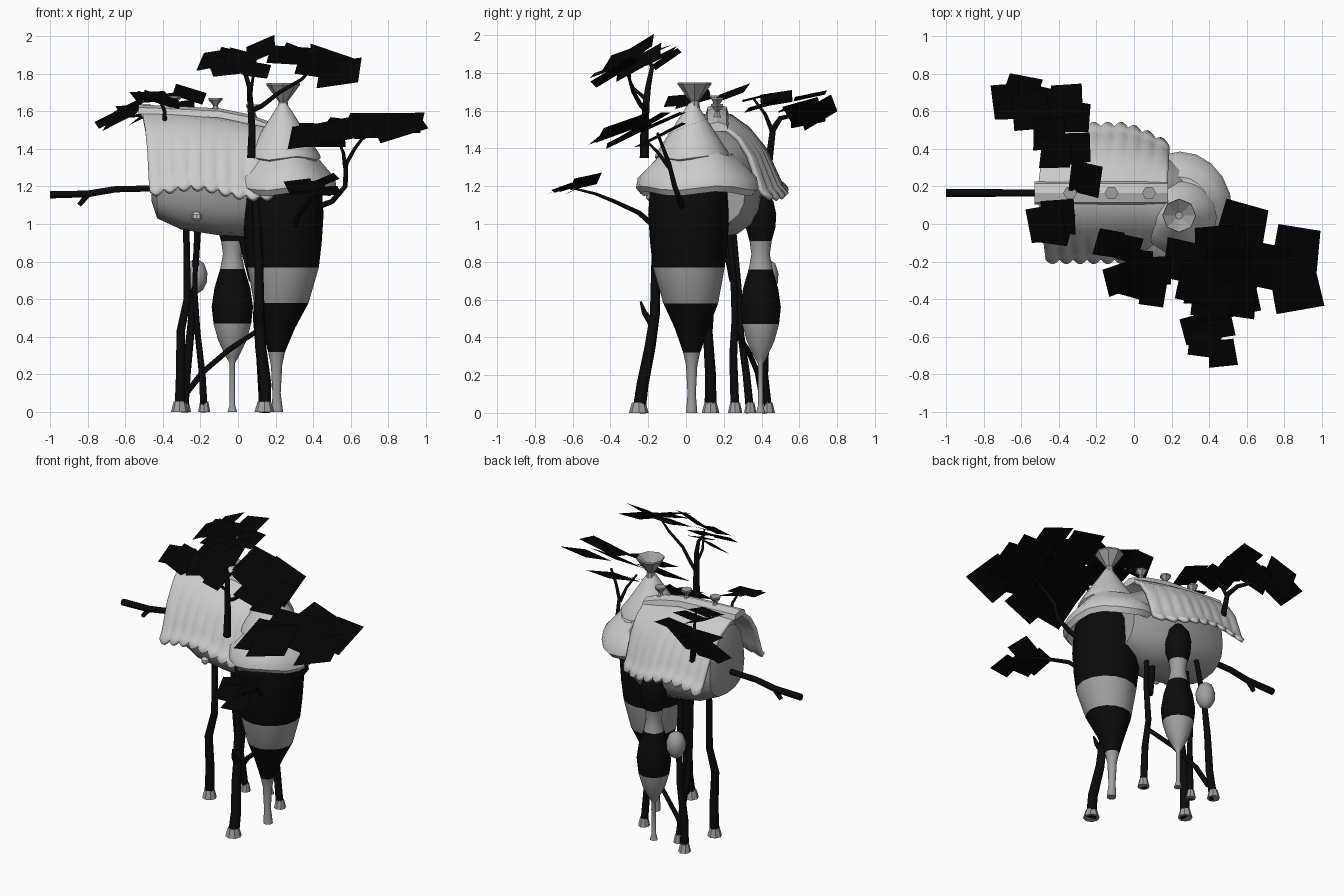
import bpy, math, random
random.seed(4)


def mat(name, v):
    m = bpy.data.materials.new(name)
    m.diffuse_color = (v, v, v, 1)
    return m


DARK, LEAF = mat("dark_bark", .003), mat("leaf", .001)
PALE, MID = mat("pale_thatch", .75), mat("mid_grey", .35)


def mesh(name, verts, faces, mats, pick=None, smooth=True):
    me = bpy.data.meshes.new(name)
    me.from_pydata(verts, [], faces)
    for m in mats:
        me.materials.append(m)
    ob = bpy.data.objects.new(name, me)
    bpy.context.collection.objects.link(ob)
    for p in me.polygons:
        if pick:
            p.material_index = pick(p.center.z)
    if smooth:
        bpy.ops.object.select_all(action='DESELECT')
        ob.select_set(True)
        bpy.context.view_layer.objects.active = ob
        bpy.ops.object.shade_smooth_by_angle(angle=math.radians(40))
    return ob


def loft(name, rings, mats, pick=None, smooth=True):
    n = len(rings[0])
    f = [(i*n+j, i*n+(j+1) % n, (i+1)*n+(j+1) % n, (i+1)*n+j)
         for i in range(len(rings)-1) for j in range(n)]
    f += [tuple(range(n))[::-1], tuple(range((len(rings)-1)*n, len(rings)*n))]
    return mesh(name, [v for r in rings for v in r], f, mats, pick, smooth)


def lathe(name, c, prof, n, mats, pick=None, sx=1, sy=1, wave=0, smooth=True):
    """Profile rows: radius, z, optional centre shift in x and y."""
    rings = []
    for r, z, *s in prof:
        dx, dy = s or (0, 0)
        rings.append([(c[0]+dx+sx*r*math.cos(2*math.pi*j/n),
                       c[1]+dy+sy*r*math.sin(2*math.pi*j/n),
                       z+wave*(r > .15)*math.sin(j*2*math.pi/n*4)) for j in range(n)])
    return loft(name, rings, mats, pick, smooth)


def limb(name, pts, r0, r1):
    cu = bpy.data.curves.new(name, 'CURVE')
    cu.dimensions = '3D'
    cu.bevel_depth, cu.bevel_resolution, cu.use_fill_caps = 1, 1, True
    sp = cu.splines.new('POLY')
    sp.points.add(len(pts)-1)
    for i, p in enumerate(pts):
        sp.points[i].co = (*p, 1)
        sp.points[i].radius = r0+(r1-r0)*i/(len(pts)-1)
    cu.materials.append(DARK)
    bpy.context.collection.objects.link(bpy.data.objects.new(name, cu))


def foliage(name, centre, cards, sx, sy, size, jit=.03, tilt=.35):
    """Ragged flat cards lying near a sloped plane, tilted toward the front."""
    vs, fs = [], []
    cx, cy, cz = centre
    for x, y in cards:
        z = cz+sx*(x-cx)+sy*(y-cy)+random.uniform(-jit, jit)
        a = random.uniform(-.3, .3)
        tx, ty = sx+random.uniform(-.3, .3), sy+tilt+random.uniform(-.15, .15)
        b = len(vs)
        for k in range(4):
            t = a+math.pi/4+k*math.pi/2
            r = size*.72*random.uniform(.9, 1.1)
            u, v = r*math.cos(t), r*math.sin(t)
            vs.append((x+u, y+v, z+tx*u+ty*v))
        fs.append((b, b+1, b+2, b+3))
    mesh(name, vs, fs, [LEAF], smooth=False)


# House hull with rounded belly
rings = []
for x, w, zb, zt in [(-.46, .12, 1.12, 1.42), (-.43, .19, 1.03, 1.5), (-.3, .235, .97, 1.54),
                     (-.1, .25, .94, 1.54), (.1, .23, .93, 1.47), (.26, .15, 1.0, 1.38)]:
    ring = []
    for k in range(16):
        c, s = math.cos(k*math.pi/8), math.sin(k*math.pi/8)
        y = .165+w*math.copysign(abs(c)**.8, c)
        z = 1.2+((zt-1.2)*s if s > 0 else (zb-1.2)*abs(s)**.8)
        ring.append((x, y, z))
    rings.append(ring)
loft("house_hull", rings, [MID])
lathe("hull_window", (-.22, -.045), [(.01, 1.015), (.025, 1.03), (.025, 1.05), (.01, 1.065)], 8, [PALE])

# Thatched roof: convex sheet ribbed toward the eaves, sagging and narrowing to the right
half = [(0, 1.60), (.08, 1.58), (.17, 1.515), (.25, 1.41), (.30, 1.29), (.325, 1.23), (.355, 1.2)]
prof = [(-d, z) for d, z in half[:0:-1]]+half
NU = 45
vs = []
for i in range(NU+1):
    u = i/NU
    for d, z in prof:
        t = abs(d)/.355
        bump = abs(math.sin(u*9*math.pi))
        k = 1-.3*(max(0, u-.6)/.4)**1.5*(d > 0)
        x = -.515+.045*t+u*(.69-.03*t)
        zz = z-.085*u*u*(1-.7*t)+t*t*(.02*math.sin(u*7-1)-.025*bump)
        vs.append((x, .165+d*k+math.copysign(.024*t*t*bump, d)*(t > 0), zz))
m = len(prof)
fs = [(i*m+j, (i+1)*m+j, (i+1)*m+j+1, i*m+j+1) for i in range(NU) for j in range(m-1)]
roof = mesh("thatched_roof", vs, fs, [PALE])
roof.modifiers.new("thickness", 'SOLIDIFY').thickness = .025

# Ridge cap and its small funnel finials
rings = [[(x, .165+y, z+h) for y, h in [(-.06, -.03), (-.05, .005), (0, .02), (.05, .005), (.06, -.03)]]
         for x, z in [(-.53, 1.615), (-.3, 1.605), (-.1, 1.595), (.05, 1.565), (.18, 1.52)]]
loft("ridge_cap", rings, [PALE], smooth=False)
for i, (x, z) in enumerate([(-.34, 1.61), (-.12, 1.6), (.08, 1.565)]):
    lathe(f"ridge_finial_{i}", (x, .165), [(.022, z), (.012, z+.03), (.037, z+.06), (.037, z+.07)], 6, [MID], smooth=False)

# Tower: pod body tapering to one slim leg, under a hollow flared skirt and a cone
lathe("tower_body", (.24, .015),
      [(.15, 1.3), (.205, 1.2), (.215, 1.05), (.205, .9), (.19, .77), (.145, .58, -.01, .01), (.09, .45, -.025, .015),
       (.045, .32, -.035, .015), (.03, .25, -.035, .015), (.022, .1, -.035, .015), (.03, 0, -.03, .015)][::-1],
      16, [DARK, MID], lambda z: 1 if .58 < z < .77 or z < .3 else 0)
lathe("tower_skirt", (.245, .06),
      [(.14, 1.31), (.22, 1.25), (.28, 1.18), (.3, 1.16), (.325, 1.19), (.315, 1.245), (.25, 1.31), (.19, 1.37)],
      20, [PALE], sx=.86, wave=.012)
lathe("tower_cone", (.24, .035),
      [(.16, 1.33), (.2, 1.35), (.195, 1.37), (.15, 1.44), (.085, 1.54), (.04, 1.61), (.02, 1.64)],
      16, [PALE], wave=.01)
lathe("tower_funnel", (.24, .045), [(.03, 1.61), (.024, 1.65), (.09, 1.74), (.088, 1.75), (.02, 1.7)],
      8, [MID], smooth=False)

# Rear pod with slim leg, and hanging ball
lathe("rear_pod", (-.03, .395),
      [(.025, 0), (.014, .04), (.014, .26), (.032, .29), (.075, .38), (.1, .47), (.11, .56), (.095, .66), (.065, .76),
       (.05, .84), (.06, .91), (.08, .98), (.085, 1.05), (.07, 1.12), (.03, 1.17)],
      14, [MID, DARK], lambda z: 1 if .5 < z < .72 or z > .94 else 0)
lathe("hanging_ball", (-.225, .43), [(.01, .63), (.04, .65), (.06, .69), (.062, .74), (.045, .79), (.015, .81)], 10, [MID])

# Trunk legs with flared feet
legs = [
    [(.14, -.25, 0), (.145, -.23, .15), (.12, -.19, .35), (.115, -.165, .52), (.11, -.16, .8), (.09, -.13, 1.22)],
    [(-.31, .13, 0), (-.305, .13, .2), (-.305, .115, .43), (-.27, .13, .6), (-.275, .14, 1.0)],
    [(-.29, .43, 0), (-.275, .41, .2), (-.25, .42, .45), (-.235, .41, .65), (-.21, .36, 1.0)],
    [(-.18, .34, 0), (-.19, .32, .2), (-.215, .29, .42), (-.23, .28, .65), (-.22, .25, 1.0)],
    [(.14, .26, 0), (.12, .25, .3), (.1, .26, .5), (.11, .25, .75), (.08, .22, 1.05)]]
for i, (p, r) in enumerate(zip(legs, (.036, .032, .028, .022, .026))):
    limb(f"trunk_leg_{i}", p, r, r*.6)
    x, y, _ = p[0]
    lathe(f"foot_{i}", (x, y), [(r*1.45, 0), (r*1.3, .02), (r*1.0, .055)], 8, [MID])
limb("cross_branch", [(-.275, .4, .1), (-.19, .38, .21), (-.05, .33, .33), (.1, .26, .43)], .017, .014)
limb("fork_rear", [(.08, .25, .7), (.04, .22, .85), (0, .18, 1.03)], .022, .02)
limb("fork_front", [(.115, -.17, .46), (.12, -.22, .53), (.13, -.24, .59)], .025, .006)

# Side pole with stub
limb("side_pole", [(-1, .165, 1.155), (-.8, .165, 1.16), (-.65, .165, 1.185), (-.4, .165, 1.19)], .022, .018)
limb("pole_stub", [(-.8, .165, 1.155), (-.845, .165, 1.1)], .018, .014)

# Branches growing from roof and tower
limb("front_tree", [(.07, -.22, 1.35), (.075, -.22, 1.5), (.065, -.21, 1.65), (.06, -.2, 1.73), (.03, -.18, 1.83), (0, -.2, 1.88)], .025, .008)
limb("front_tree_fork", [(.07, -.21, 1.6), (.13, -.24, 1.63), (.22, -.28, 1.7), (.34, -.3, 1.77), (.42, -.3, 1.86)], .015, .007)
limb("front_tree_twig", [(.065, -.21, 1.66), (.07, -.28, 1.72), (.09, -.33, 1.84)], .012, .006)
limb("tower_branch", [(.42, -.02, 1.09), (.5, -.03, 1.12), (.57, -.06, 1.2), (.575, -.09, 1.32), (.62, -.12, 1.4), (.68, -.15, 1.48)], .018, .008)
limb("tower_twig", [(.57, -.09, 1.3), (.56, -.15, 1.38), (.53, -.22, 1.45)], .012, .006)
limb("low_branch", [(.3, -.17, .99), (.33, -.25, 1.06), (.38, -.38, 1.12), (.42, -.48, 1.16), (.43, -.6, 1.19)], .016, .006)
limb("back_tree", [(-.36, .44, 1.34), (-.38, .46, 1.5), (-.43, .5, 1.56), (-.5, .58, 1.58), (-.6, .66, 1.57)], .02, .007)
limb("back_tree_fork", [(-.38, .46, 1.48), (-.36, .42, 1.58), (-.33, .36, 1.66)], .013, .006)
limb("roof_twig", [(-.39, .06, 1.5), (-.39, .05, 1.6), (-.42, .02, 1.67)], .014, .006)

# Foliage clusters
foliage("right_foliage", (.62, -.2, 1.5), [(.58, -.01), (.86, -.13), (.86, -.33), (.68, -.22), (.52, -.36), (.4, -.3), (.45, -.13)], .06, .15, .24)
foliage("top_right_foliage", (.42, -.28, 1.87), [(.27, -.2), (.34, -.32), (.5, -.25), (.54, -.38), (.42, -.4)], -.05, .3, .21, .03, .2)
foliage("top_foliage", (-.01, -.25, 1.88), [(-.13, -.1), (-.04, -.13), (-.08, -.29), (.03, -.21), (.1, -.37), (.12, -.25), (0, -.32)], .1, .3, .14, .04)
foliage("far_left_foliage", (-.6, .65, 1.57), [(-.66, .65), (-.6, .7), (-.55, .6), (-.46, .63)], .3, -.1, .18)
foliage("back_foliage", (-.38, .48, 1.66), [(-.36, .66), (-.45, .48), (-.31, .57), (-.41, .38), (-.31, .4), (-.26, .24)], -.1, -.05, .16, .04)
foliage("roof_foliage", (-.43, .02, 1.68), [(-.42, -.02), (-.41, .04), (-.47, 0)], -.3, .1, .18, .03, .1)
foliage("low_foliage", (.43, -.6, 1.2), [(.33, -.56), (.4, -.6), (.36, -.63), (.47, -.68), (.45, -.53)], .1, .2, .14, .015, .2)
